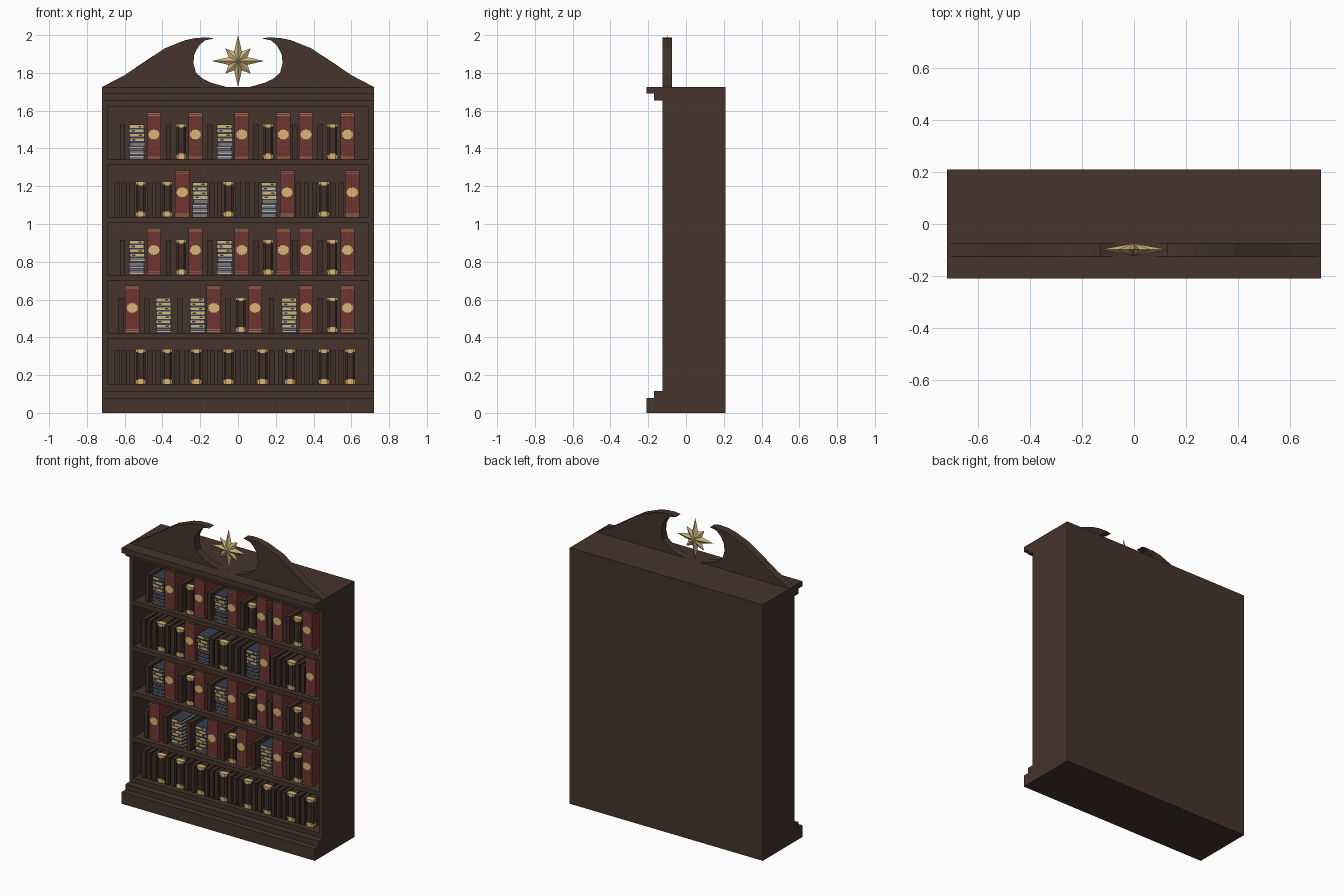
import bpy, bmesh, math, random
from mathutils import Vector

if "Cube" in bpy.data.objects:
    bpy.data.objects.remove(bpy.data.objects["Cube"])

random.seed(4)


def mat(name, rgb):
    m = bpy.data.materials.new(name)
    m.diffuse_color = (*rgb, 1)
    m.use_nodes = True
    m.node_tree.nodes["Principled BSDF"].inputs["Base Color"].default_value = m.diffuse_color
    return m


WOOD = mat("dark wood", (.061, .034, .024))
DARK = mat("dark leather", (.050, .027, .020))
RED = mat("red leather", (.160, .036, .030))
GOLD = mat("gold trim", (.68, .47, .18))
DULL = mat("dull gold", (.30, .18, .08))
BRASS = mat("star brass", (.62, .46, .20))
NAVY = mat("navy cloth", (.038, .048, .080))
CREAM = mat("page cream", (.52, .47, .36))


def add_prism(bm, pts, axis, lo, hi, mi=0):
    """Extrude a 2D outline along 'x', 'y' or 'z' between lo and hi."""
    def p(a, b, t):
        return {'x': (t, a, b), 'y': (a, t, b), 'z': (a, b, t)}[axis]
    ends = [[bm.verts.new(p(a, b, t)) for a, b in pts] for t in (lo, hi)]
    n = len(pts)
    faces = [bm.faces.new(e) for e in ends]
    for i in range(n):
        j = (i + 1) % n
        faces.append(bm.faces.new((ends[0][i], ends[0][j], ends[1][j], ends[1][i])))
    for f in faces:
        f.material_index = mi


def add_box(bm, x0, x1, y0, y1, z0, z1, mi=0):
    add_prism(bm, [(x0, y0), (x1, y0), (x1, y1), (x0, y1)], 'z', z0, z1, mi)


def finish(bm, name, mats):
    bmesh.ops.recalc_face_normals(bm, faces=bm.faces[:])
    me = bpy.data.meshes.new(name)
    bm.to_mesh(me)
    bm.free()
    for m in mats:
        me.materials.append(m)
    return me


def place(me, name, loc=(0, 0, 0)):
    ob = bpy.data.objects.new(name, me)
    ob.location = loc
    bpy.context.collection.objects.link(ob)
    return ob


def box_object(name, *dims):
    bm = bmesh.new()
    add_box(bm, *dims)
    place(finish(bm, name, [WOOD]), name)


# Case: stepped plinth and cornice, sides, back and shelves
W, BACK, FRONT = .72, .21, -.125
box_object("plinth", -W, W, -.21, BACK, 0, .08)
box_object("plinth_step", -W, W, -.17, BACK, .08, .117)
box_object("bottom_shelf", -W, W, FRONT, BACK, .117, .149)
box_object("top_rail", -W, W, FRONT, BACK, 1.62, 1.655)
box_object("cornice_step", -W, W, -.17, BACK, 1.655, 1.69)
box_object("cornice", -W, W, -.21, BACK, 1.69, 1.725)
box_object("back_panel", -.69, .69, .18, BACK, .149, 1.62)
box_object("side_left", -W, -.69, FRONT, BACK, .149, 1.62)
box_object("side_right", .69, W, FRONT, BACK, .149, 1.62)
FLOORS = [1.342, 1.036, .730, .424, .149]
for z in FLOORS[:4]:
    box_object("shelf", -.69, .69, FRONT, .18, z - .03, z)

# Pediment: one scrolled half, mirrored
half = [(-.72, 1.725), (-.60, 1.788), (-.508, 1.851), (-.386, 1.931), (-.28, 1.973),
        (-.228, 1.984), (-.164, 1.988), (-.127, 1.982), (-.175, 1.972), (-.206, 1.945),
        (-.231, 1.90), (-.236, 1.85), (-.222, 1.80), (-.185, 1.768), (-.143, 1.748),
        (-.063, 1.726), (-.06, 1.725)]
for side, s in (("left", 1), ("right", -1)):
    bm = bmesh.new()
    add_prism(bm, [(s * x, z) for x, z in half], 'y', -.125, -.073)
    place(finish(bm, "pediment_" + side, [WOOD]), "pediment_" + side)

# Eight-pointed faceted star, ridged on both faces
bm = bmesh.new()
ring = []
for i in range(16):
    r = .137 if i % 4 == 0 else (.094 if i % 2 == 0 else .054)
    a = i * math.pi / 8
    ring.append(bm.verts.new((r * math.sin(a), 0, r * math.cos(a))))
for y in (-.024, .024):
    hub = bm.verts.new((0, y, 0))
    for i in range(16):
        bm.faces.new((ring[i], ring[(i + 1) % 16], hub))
place(finish(bm, "star", [BRASS]), "star", (0, -.099, 1.863))


# Book meshes: origin at the bottom centre of the spine
def thin_book():
    bm = bmesh.new()
    add_box(bm, -.014, .014, 0, .19, 0, .185)
    return finish(bm, "thin_book", [DARK])


def spine_outline(w, d, grow=0):
    w += grow
    return [(-w, .008 - grow), (-w * .6, -grow), (w * .6, -grow), (w, .008 - grow), (w, d), (-w, d)]


def banded_book():
    bm = bmesh.new()
    add_prism(bm, spine_outline(.025, .19), 'z', 0, .187)
    for z0, z1, w in ((.003, .012, .95), (.012, .024, 1.05), (.024, .030, .8),
                      (.168, .173, .75), (.173, .188, 1.05)):
        add_prism(bm, spine_outline(.025 * w, .03, .002), 'z', z0, z1, 1)
    return finish(bm, "banded_book", [DARK, GOLD])


def red_book():
    bm = bmesh.new()
    add_box(bm, -.038, .038, 0, .19, 0, .25)
    for z in (.005, .015, .231, .241):
        add_box(bm, -.038, .038, -.002, .004, z, z + .004, 2)
    # notched medallion
    pts = []
    for i in range(24):
        a, r = i * math.tau / 24, 1 if i % 2 == 0 else .84
        pts.append((.032 * r * math.cos(a), .132 + .028 * r * math.sin(a)))
    add_prism(bm, pts, 'y', -.004, .001, 1)
    return finish(bm, "red_book", [RED, GOLD, DULL])


def book_stack(name, first_spine):
    """Lying books: page edges face out below first_spine, gilt spines above."""
    bm = bmesh.new()
    n, h = 8, .185 / 8
    for i in range(n):
        dx, dy = random.uniform(-.003, .003), random.uniform(0, .006)
        z = i * h
        x0, x1 = -.041 + dx, .041 + dx
        add_box(bm, x0, x1, dy, .19, z, z + .005, 0)
        add_box(bm, x0 + .002, x1 - .002, dy + .002, .188, z + .005, z + h - .005, 1)
        add_box(bm, x0, x1, dy, .19, z + h - .005, z + h, 0)
        if i >= first_spine:
            # gilt spine plate, with navy label at alternating ends
            add_box(bm, x0 + .004, x1 - .004, dy - .002, dy + .004, z + .005, z + h - .004, 2)
            c = dx + (.018 if i % 2 else -.018)
            add_box(bm, c - .009, c + .009, dy - .004, dy, z + .008, z + h - .007, 0)
        else:
            add_box(bm, x0 + .004, x1 - .004, dy - .001, dy + .004, z + .0095, z + .0135, 0)
    return finish(bm, name, [NAVY, CREAM, GOLD])


KINDS = {'R': (red_book(), .076, "red_book"), 'B': (banded_book(), .056, "banded_book"),
         'S': (book_stack("book_stack", 4), .086, "book_stack"),
         'G': (book_stack("gilt_book_stack", 1), .086, "gilt_book_stack")}
THIN = thin_book()

# Shelf order from left to right: kind and centre in hundredths
alternating = "S-53.5 R-44.5 B-30 R-22.5 S-7 R2 B16 R24 R36 B50 R58"
ROWS = [(alternating, .08),
        ("B-51.5 B-37.5 R-29.5 S-20 B-5 S16.5 R26 B45.5 R60.5", .042),
        (alternating, .08),
        ("R-56 G-39.5 G-21.5 R-12.8 B1.5 R9 G27 R36 B50 R58", .08),
        ("B-51.5 B-37.5 B-22 B-5 B13 B27.5 B45.5 B59.5", .042)]
Y = -.092
for (order, pitch), z in zip(ROWS, FLOORS):
    edge = -.66 if pitch < .05 else -.645
    for item in order.split():
        me, w, name = KINDS[item[0]]
        x = float(item[1:]) / 100
        gap = x - w / 2 - edge
        count = max(0, round(gap / pitch)) if gap > .03 else 0
        # thin dark books fill the gap before each larger one
        for k in range(count):
            place(THIN, "thin_book", (edge + gap * (k + .5) / count, Y, z))
        place(me, name, (x, Y, z))
        edge = x + w / 2
